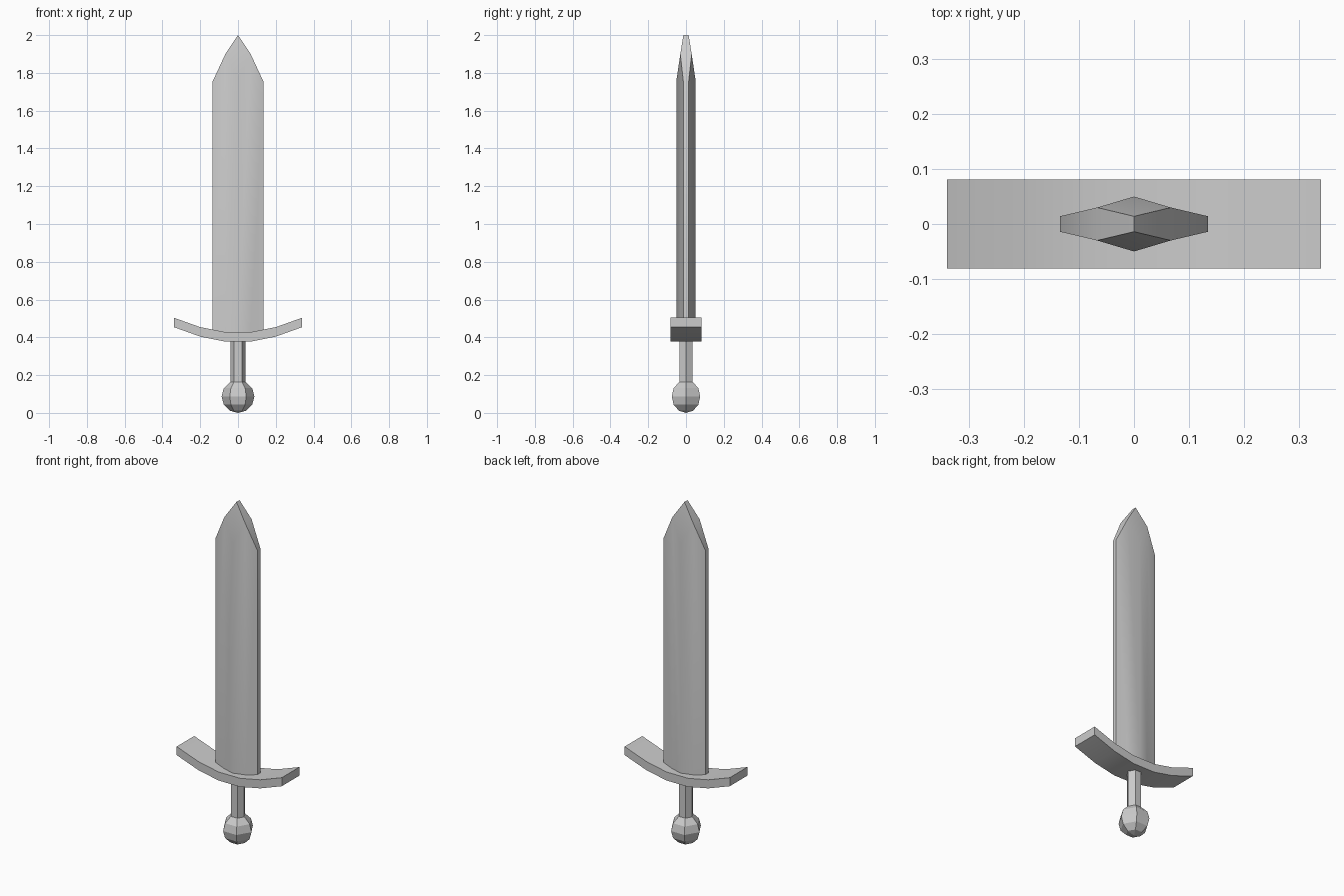
import bpy, bmesh
from math import sin, cos, pi, radians

if "Cube" in bpy.data.objects:
    bpy.data.objects.remove(bpy.data.objects["Cube"])


def finish(bm, name, smooth_angle=None):
    bmesh.ops.recalc_face_normals(bm, faces=bm.faces)
    mesh = bpy.data.meshes.new(name)
    bm.to_mesh(mesh)
    bm.free()
    obj = bpy.data.objects.new(name, mesh)
    bpy.context.collection.objects.link(obj)
    if smooth_angle:
        bpy.ops.object.select_all(action='DESELECT')
        obj.select_set(True)
        bpy.context.view_layer.objects.active = obj
        bpy.ops.object.shade_smooth_by_angle(angle=radians(smooth_angle))
    return obj


def lathe(name, profile, sides=6):
    """Flat-sided turned part from (radius, z) points, capped at both ends."""
    bm = bmesh.new()
    rings = [[bm.verts.new((r * cos(2 * pi * i / sides), r * sin(2 * pi * i / sides), z))
              for i in range(sides)] for r, z in profile]
    for a, b in zip(rings, rings[1:]):
        for i in range(sides):
            j = (i + 1) % sides
            bm.faces.new((a[i], a[j], b[j], b[i]))
    bm.faces.new(rings[0])
    bm.faces.new(rings[-1])
    bmesh.ops.remove_doubles(bm, verts=bm.verts, dist=0.0005)
    return finish(bm, name)


# Pommel: six-sided ball with six rings
R = 0.087
lathe("pommel", [(R * sin(pi * k / 6), R - R * cos(pi * k / 6)) for k in range(7)])

# Grip: hexagonal rod
lathe("grip", [(0.04, 0.15), (0.04, 0.39)])

# Guard: curved bar, thickness extruded upward and depth along y
bm = bmesh.new()
half = [(0.07, 0.378), (0.2, 0.404), (0.34, 0.454)]
curve = [(-x, z) for x, z in reversed(half)] + half
rows = [[bm.verts.new((x, y, z + dz)) for y, dz in
         ((-0.081, 0), (0.081, 0), (0.081, 0.05), (-0.081, 0.05))] for x, z in curve]
for a, b in zip(rows, rows[1:]):
    for i in range(4):
        j = (i + 1) % 4
        bm.faces.new((a[i], a[j], b[j], b[i]))
bm.faces.new(rows[0])
bm.faces.new(rows[-1])
finish(bm, "guard", 30)

# Blade: columns (x, half thickness, top z) with ridges down both faces
cols = [(-0.135, 0.014, 1.753), (-0.067, 0.030, 1.9), (0, 0.05, 1.765),
        (0.067, 0.030, 1.9), (0.135, 0.014, 1.753)]
bm = bmesh.new()
outlines, feet = [], []
for s in (-1, 1):
    low = [bm.verts.new((x, s * y, 0.41)) for x, y, _ in cols]
    top = [bm.verts.new((x, s * y, z)) for x, y, z in cols]
    tip = bm.verts.new((0, s * 0.014, 2.0))
    for i in range(4):
        bm.faces.new((low[i], low[i + 1], top[i + 1], top[i]))
    bm.faces.new((top[1], top[2], tip))
    bm.faces.new((top[2], top[3], tip))
    outlines.append([low[0], top[0], top[1], tip, top[3], top[4], low[4]])
    feet.append(low)
# Cutting edge strip and base
front, back = outlines
for i in range(6):
    bm.faces.new((front[i], front[i + 1], back[i + 1], back[i]))
bm.faces.new(feet[0] + feet[1][::-1])
finish(bm, "blade", 35)
